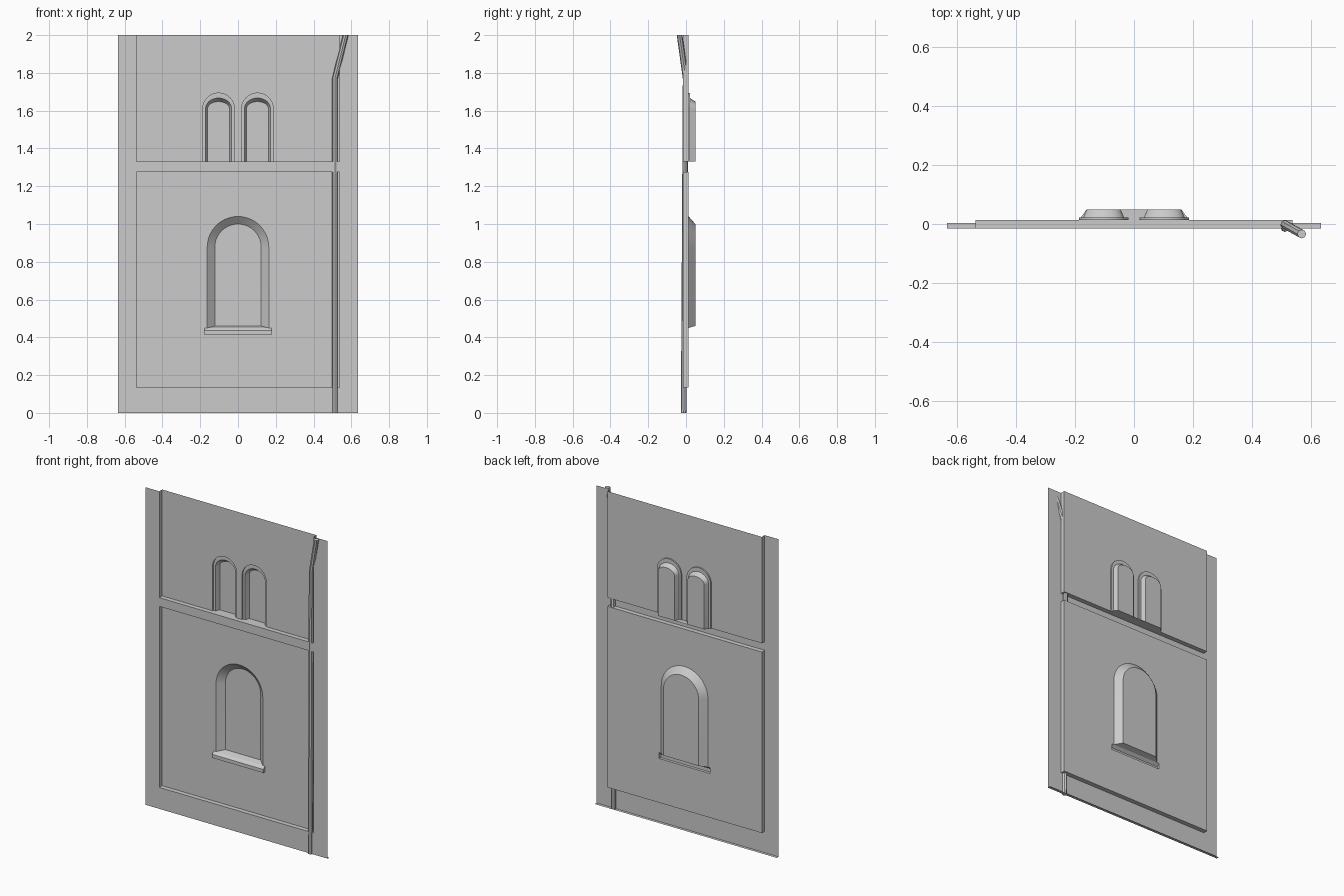
import bpy, bmesh, math
from mathutils import Vector

cube = bpy.data.objects.get("Cube")
if cube:
    bpy.data.objects.remove(cube, do_unlink=True)

gray = bpy.data.materials.new("plaster_gray")
gray.use_nodes = True
COLOR = (0.6, 0.6, 0.6, 1)
gray.diffuse_color = COLOR
gray.node_tree.nodes["Principled BSDF"].inputs["Base Color"].default_value = COLOR

# Depths: frame front, recessed panel, window glass
FRONT, PANEL, GLASS = -0.015, 0.014, 0.049
HALF, INNER, TOP = 0.635, 0.538, 2.0
LOW, BAND, SHELF = 0.135, 1.275, 1.33
SILL = 0.178


def finish(name, bm):
    bmesh.ops.remove_doubles(bm, verts=bm.verts, dist=1e-5)
    mesh = bpy.data.meshes.new(name)
    bm.to_mesh(mesh)
    bm.free()
    mesh.materials.append(gray)
    obj = bpy.data.objects.new(name, mesh)
    bpy.context.collection.objects.link(obj)
    bpy.ops.object.select_all(action='DESELECT')
    obj.select_set(True)
    bpy.context.view_layer.objects.active = obj
    bpy.ops.object.shade_smooth_by_angle(angle=math.radians(30))
    return obj


def ring(bm, points, y):
    return [bm.verts.new((x, y, z)) for x, z in points]


def sheet(name, y, *loops):
    """Flat front-facing sheet; loops after the first are holes."""
    bm = bmesh.new()
    edges = []
    for points in loops:
        vs = ring(bm, points, y)
        edges += [bm.edges.new((a, b)) for a, b in zip(vs, vs[1:] + vs[:1])]
    bmesh.ops.triangle_fill(bm, use_beauty=True, edges=edges, normal=(0, -1, 0))
    for f in bm.faces:
        f.normal_update()
        if f.normal.y > 0:
            f.normal_flip()
    return finish(name, bm)


def reveal(name, steps, closed=False, glazed=False):
    """Walls joining (outline, depth) steps, with an optional back pane."""
    bm = bmesh.new()
    rings = [ring(bm, pts, y) for pts, y in steps]
    n = len(rings[0])
    for a, b in zip(rings, rings[1:]):
        for i in range(n if closed else n - 1):
            j = (i + 1) % n
            bm.faces.new((a[i], b[i], b[j], a[j]))
    if glazed:
        bm.faces.new(rings[-1])
    return finish(name, bm)


def plates(name, quads):
    """Quads given as (corners, facing direction)."""
    bm = bmesh.new()
    for corners, facing in quads:
        f = bm.faces.new([bm.verts.new(c) for c in corners])
        f.normal_update()
        if f.normal.dot(Vector(facing)) < 0:
            f.normal_flip()
    return finish(name, bm)


def arch(cx, half, base, spring, top, n=20):
    """Arch outline from bottom left, over the top, to bottom right."""
    pts = [(cx - half, base)]
    for i in range(n + 1):
        a = math.pi * (1 - i / n)
        pts.append((cx + half * math.cos(a), spring + (top - spring) * math.sin(a)))
    return pts + [(cx + half, base)]


# Outer frame with the lower recess cut out and the upper one open at the top
lower_rect = [(-INNER, LOW), (-INNER, BAND), (INNER, BAND), (INNER, LOW)]
upper_u = [(-INNER, TOP), (-INNER, SHELF), (INNER, SHELF), (INNER, TOP)]
sheet("frame", FRONT,
      [(-HALF, 0), (-HALF, TOP)] + upper_u + [(HALF, TOP), (HALF, 0)], lower_rect)
reveal("lower_recess_edge", [(lower_rect, FRONT), (lower_rect, PANEL)], closed=True)
u = upper_u[::-1]
reveal("upper_recess_edge", [(u, FRONT), (u, PANEL)])
plates("base_edge", [([(-HALF, FRONT, 0), (HALF, FRONT, 0),
                       (HALF, 0.003, 0), (-HALF, 0.003, 0)], (0, 0, -1))])

# Lower panel with the large arched window and its sill opening
outer = arch(0, 0.163, 0.45, 0.877, 1.04)
inner = arch(0, 0.123, 0.46, 0.877, 1.0)
sheet("lower_panel", PANEL, lower_rect,
      outer + [(SILL, 0.45), (SILL, 0.413), (-SILL, 0.413), (-SILL, 0.45)])
reveal("large_window", [(outer, PANEL), (inner, GLASS)], glazed=True)

# Sloped sill, open at the back
nose = -0.003


def across(x, y, z, x2, y2, z2):
    return [(-x, y, z), (x, y, z), (x2, y2, z2), (-x2, y2, z2)]


sill = [
    (across(SILL, nose, 0.413, SILL, nose, 0.435), (0, -1, 0)),
    (across(SILL, nose, 0.413, SILL, PANEL, 0.413), (0, 0, -1)),
    (across(SILL, nose, 0.435, SILL, PANEL, 0.45), (0, 0, 1)),
    (across(0.163, PANEL, 0.45, 0.123, GLASS, 0.46), (0, 0, 1)),
]
for s in (-1, 1):
    sill.append(([(s * SILL, nose, 0.413), (s * SILL, PANEL, 0.413),
                  (s * SILL, PANEL, 0.45), (s * SILL, nose, 0.435)], (s, 0, 0)))
plates("window_sill", sill)

# Upper panel with the pair of stepped arched windows
outline = [(-INNER, SHELF)]
for side, cx in (("right", -0.103), ("left", 0.103)):
    rim = arch(cx, 0.084, SHELF, 1.61, 1.693)
    lip = arch(cx, 0.069, SHELF, 1.61, 1.667)
    pane = arch(cx, 0.058, SHELF, 1.61, 1.648)
    outline += rim
    reveal("small_window_" + side,
           [(rim, PANEL), (rim, 0.022), (lip, 0.022), (pane, GLASS)], glazed=True)
sheet("upper_panel", PANEL, outline + [(INNER, SHELF), (INNER, TOP), (-INNER, TOP)])
plates("small_window_shelf",
       [(across(0.187, PANEL, SHELF, 0.161, GLASS, SHELF), (0, 0, 1))])

# Drain pipe, leaning slightly and bending outward near the top
bm = bmesh.new()
path = [(0.513, -0.012, 0), (0.513, -0.002, 1.77), (0.57, -0.034, TOP)]
rings = [[bm.verts.new((x + 0.015 * math.cos(k * math.pi / 4),
                        y + 0.015 * math.sin(k * math.pi / 4), z)) for k in range(8)]
         for x, y, z in path]
for a, b in zip(rings, rings[1:]):
    for i in range(8):
        j = (i + 1) % 8
        bm.faces.new((a[i], a[j], b[j], b[i]))
bm.faces.new(rings[0][::-1])
bm.faces.new(rings[-1])
finish("drain_pipe", bm)
